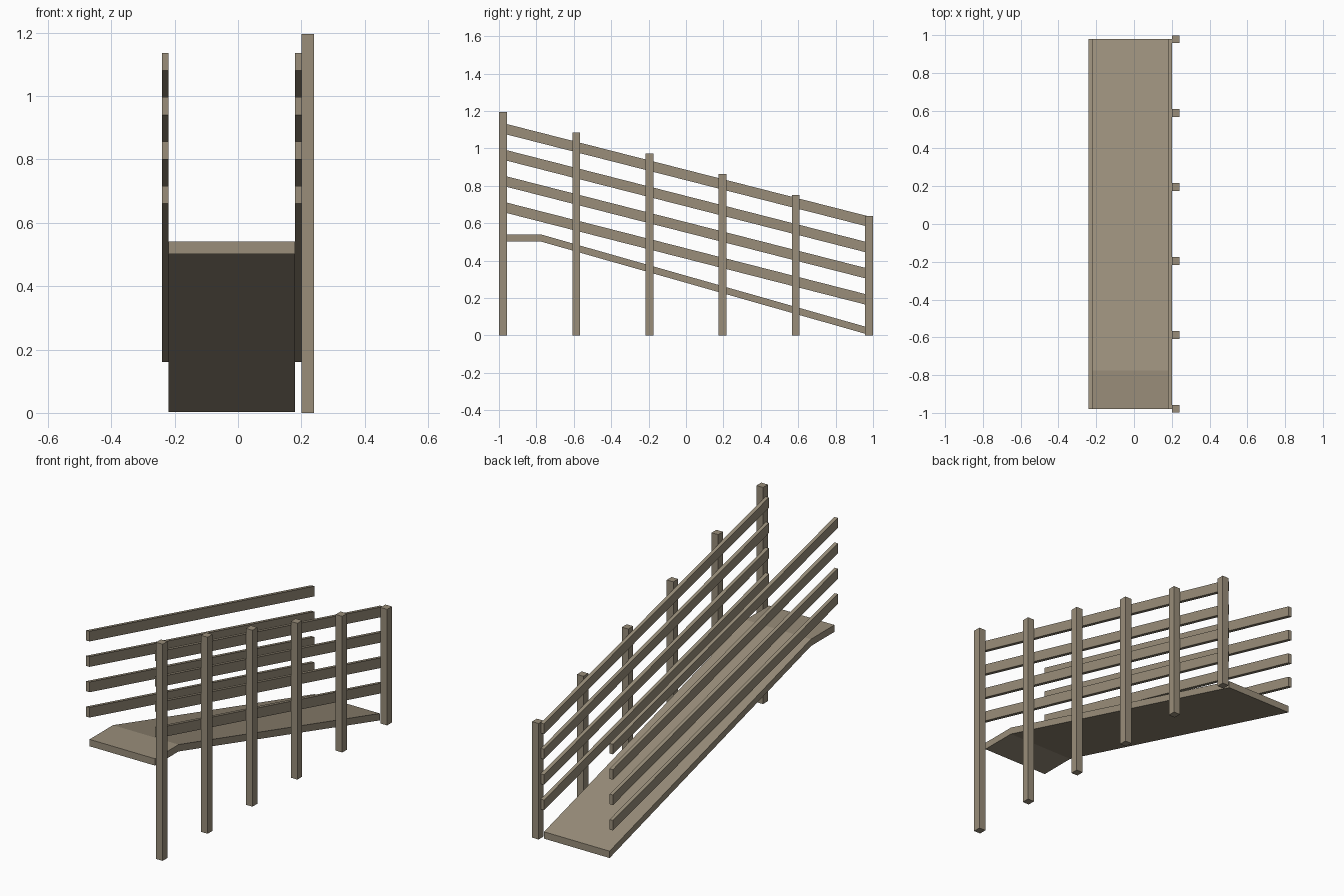
import bpy
import bmesh

cube = bpy.data.objects.get("Cube")
if cube:
    bpy.data.objects.remove(cube, do_unlink=True)

wood = bpy.data.materials.new("weathered_wood")
wood.use_nodes = True
colour = (0.32, 0.27, 0.195, 1)
wood.diffuse_color = colour
bsdf = next(n for n in wood.node_tree.nodes if n.type == "BSDF_PRINCIPLED")
bsdf.inputs["Base Color"].default_value = colour
bsdf.inputs["Roughness"].default_value = 0.9

END = 0.98        # ramp and rails run from -END to END
DROP = 0.5        # height lost along a rail


def plank(name, x0, x1, path, thickness):
    """Sweep a vertical-ended plank along a (y, z) path of its underside."""
    profile = path + [(y, z + thickness) for y, z in reversed(path)]
    bm = bmesh.new()
    face = bm.faces.new([bm.verts.new((x0, y, z)) for y, z in profile])
    side = bmesh.ops.extrude_face_region(bm, geom=[face])
    moved = [v for v in side["geom"] if isinstance(v, bmesh.types.BMVert)]
    bmesh.ops.translate(bm, verts=moved, vec=(x1 - x0, 0, 0))
    bmesh.ops.recalc_face_normals(bm, faces=bm.faces)
    mesh = bpy.data.meshes.new(name)
    bm.to_mesh(mesh)
    bm.free()
    mesh.materials.append(wood)
    obj = bpy.data.objects.new(name, mesh)
    bpy.context.collection.objects.link(obj)
    return obj


# Walkway: short level landing, then the slope down to the ground
plank("ramp_deck", -0.22, 0.18,
      [(-END, 0.502), (-0.775, 0.502), (END, 0.003)], 0.038)

# Four sloping rails on each side
for side, x in (("right", -0.24), ("left", 0.18)):
    for i in range(4):
        z = 0.66 + 0.14 * i
        plank(f"{side}_rail_{i + 1}", x, x + 0.02,
              [(-END, z), (END, z - DROP)], 0.056)

# Six upright posts along the left side, getting shorter down the slope
for i in range(6):
    y = -0.978 + 0.3912 * i
    height = 1.195 - 0.111 * i
    plank(f"left_post_{i + 1}", 0.20, 0.24,
          [(y - 0.021, 0), (y + 0.021, 0)], height)
